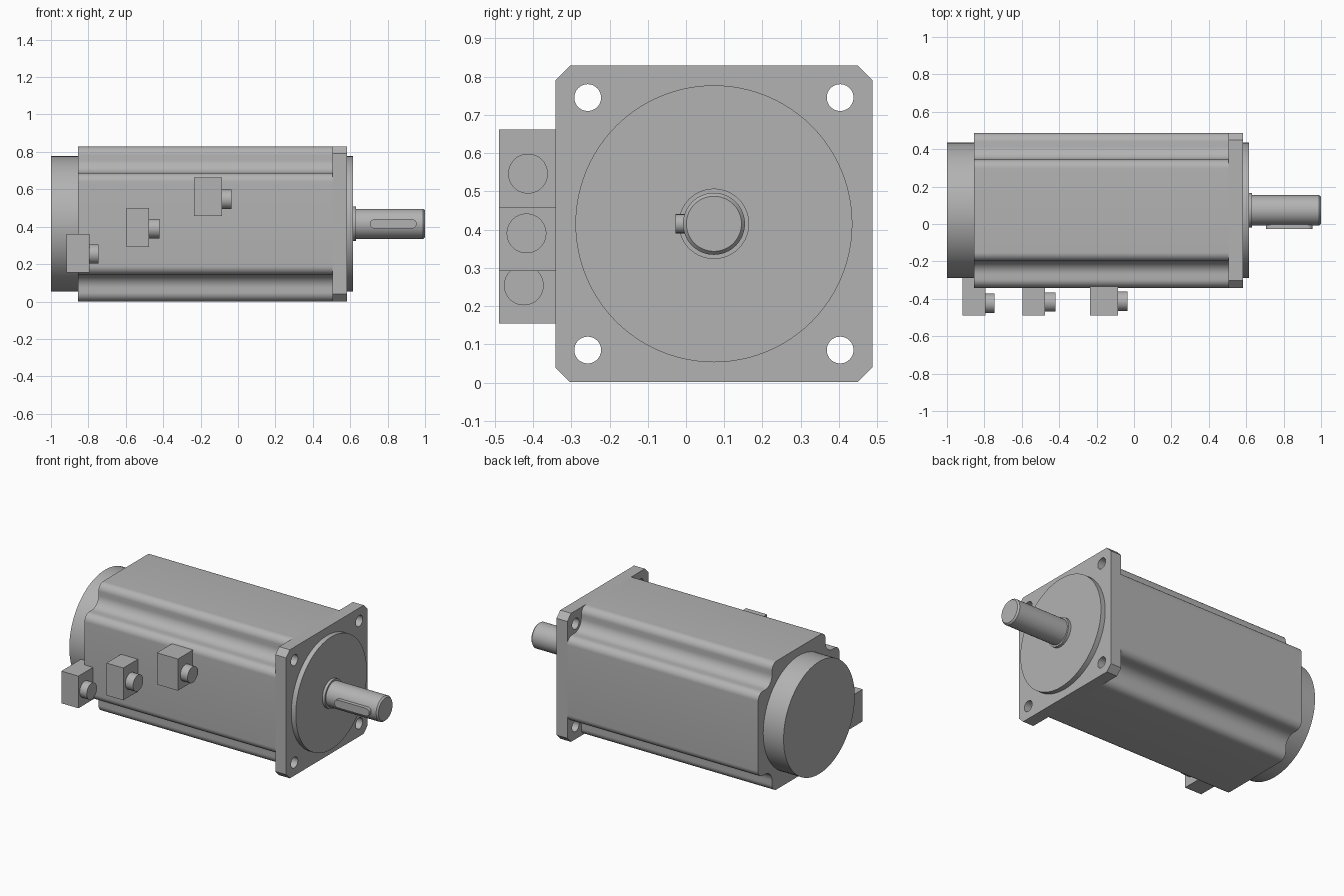
import bpy, bmesh, math
from mathutils import Matrix, Vector

cube = bpy.data.objects.get("Cube")
if cube:
    bpy.data.objects.remove(cube, do_unlink=True)

grey = bpy.data.materials.new("machined grey")
grey.use_nodes = True
COLOUR = (0.45, 0.45, 0.45, 1)
grey.diffuse_color = COLOUR
grey.node_tree.nodes["Principled BSDF"].inputs["Base Color"].default_value = COLOUR

CY, CZ = 0.073, 0.415      # motor axis
HALF = 0.414               # half width of the square housing
ALONG_X = Matrix(((0, 0, 1, 0), (1, 0, 0, 0), (0, 1, 0, 0), (0, 0, 0, 1)))
ALONG_Y = Matrix(((1, 0, 0, 0), (0, 0, 1, 0), (0, 1, 0, 0), (0, 0, 0, 1)))


def finish(name, bm):
    bmesh.ops.recalc_face_normals(bm, faces=bm.faces)
    mesh = bpy.data.meshes.new(name)
    bm.to_mesh(mesh)
    bm.free()
    mesh.materials.append(grey)
    obj = bpy.data.objects.new(name, mesh)
    bpy.context.collection.objects.link(obj)
    bpy.ops.object.select_all(action='DESELECT')
    obj.select_set(True)
    bpy.context.view_layer.objects.active = obj
    bpy.ops.object.shade_smooth_by_angle(angle=math.radians(30))
    return obj


def arc(cx, cy, r, start, end, steps=10):
    angles = [math.radians(start + (end - start) * i / steps) for i in range(steps + 1)]
    return [(cx + r * math.cos(a), cy + r * math.sin(a)) for a in angles]


def extrude(name, loops, low, high, frame=ALONG_X):
    """Fill an outline (further loops are holes) and extrude it."""
    bm = bmesh.new()
    for loop in loops:
        verts = [bm.verts.new((u, v, low)) for u, v in loop]
        for a, b in zip(verts, verts[1:] + verts[:1]):
            bm.edges.new((a, b))
    bmesh.ops.triangle_fill(bm, edges=bm.edges[:], use_beauty=True)
    new = bmesh.ops.extrude_face_region(bm, geom=bm.faces[:])["geom"]
    moved = [g for g in new if isinstance(g, bmesh.types.BMVert)]
    bmesh.ops.translate(bm, verts=moved, vec=(0, 0, high - low))
    bm.transform(frame)
    return finish(name, bm)


def lathe(name, profile, y=CY, z=CZ, sides=64):
    """Turn (x, radius) points round an axis parallel to x."""
    bm = bmesh.new()
    rings = []
    for x, r in profile:
        rings.append([bm.verts.new((x, y + u, z + v))
                      for u, v in arc(0, 0, r, 0, 360, sides)[:-1]])
    for a, b in zip(rings, rings[1:]):
        for i in range(sides):
            j = (i + 1) % sides
            bm.faces.new((a[i], a[j], b[j], b[i]))
    bm.faces.new(rings[0])
    bm.faces.new(rings[-1])
    return finish(name, bm)


def box(name, x0, x1, y0, y1, z0, z1):
    bm = bmesh.new()
    bmesh.ops.create_cube(bm, size=1)
    size = Vector((x1 - x0, y1 - y0, z1 - z0))
    centre = Vector((x0 + x1, y0 + y1, z0 + z1)) / 2
    bm.transform(Matrix.Translation(centre) @ Matrix.Diagonal(size).to_4x4())
    return finish(name, bm)


def four_corners(corner):
    """Repeat a corner profile round the square section."""
    points = []
    for quarter in range(4):
        turn = Matrix.Rotation(quarter * math.pi / 2, 2)
        for p in corner:
            q = turn @ Vector(p)
            points.append((q.x + CY, q.y + CZ))
    return points


# Housing with a filleted notch along each corner
depth, lip, scoop = 0.142, 0.047, 0.07
inner, edge = HALF - depth, HALF - depth - lip
corner = arc(HALF - lip, edge, lip, 0, 90)
corner += arc(inner + scoop, inner + scoop, scoop, 270, 180)
corner += arc(edge, HALF - lip, lip, 0, 90)
extrude("housing", [four_corners(corner)], -0.855, 0.505)

# Mounting flange with chamfered corners and bolt holes
cut = HALF - 0.038
holes = [arc(CY + sy * 0.33, CZ + sz * 0.33, 0.035, 0, 360, 40)[:-1]
         for sy in (-1, 1) for sz in (-1, 1)]
extrude("mounting_flange", [four_corners([(HALF, cut), (cut, HALF)])] + holes, 0.505, 0.582)

# Turned parts
lathe("rear_cap", [(-1, 0.362), (-0.85, 0.362)], sides=96)
lathe("pilot_boss", [(0.575, 0.362), (0.614, 0.362)], sides=96)
lathe("shaft_collar", [(0.61, 0.092), (0.632, 0.092)])
lathe("shaft", [(0.61, 0.081), (0.99, 0.081), (1, 0.072)])

# Round-ended shaft key
key = arc(0.93, CZ, 0.025, -90, 90) + arc(0.73, CZ, 0.025, 90, 270)
extrude("shaft_key", [key], -0.028, 0.03, ALONG_Y)

# Connector blocks with round plugs
connectors = {
    "rear": (-0.917, -0.795, 0.155, 0.362, -0.29, -0.745, -0.424, 0.254),
    "middle": (-0.595, -0.475, 0.292, 0.5, -0.335, -0.42, -0.417, 0.39),
    "front": (-0.236, -0.086, 0.458, 0.662, -0.335, -0.034, -0.413, 0.546),
}
for place, (x0, x1, z0, z1, back, tip, py, pz) in connectors.items():
    box(place + "_connector", x0, x1, -0.489, back, z0, z1)
    lathe(place + "_plug", [(x1 - 0.005, 0.052), (tip, 0.052)], py, pz, 40)
